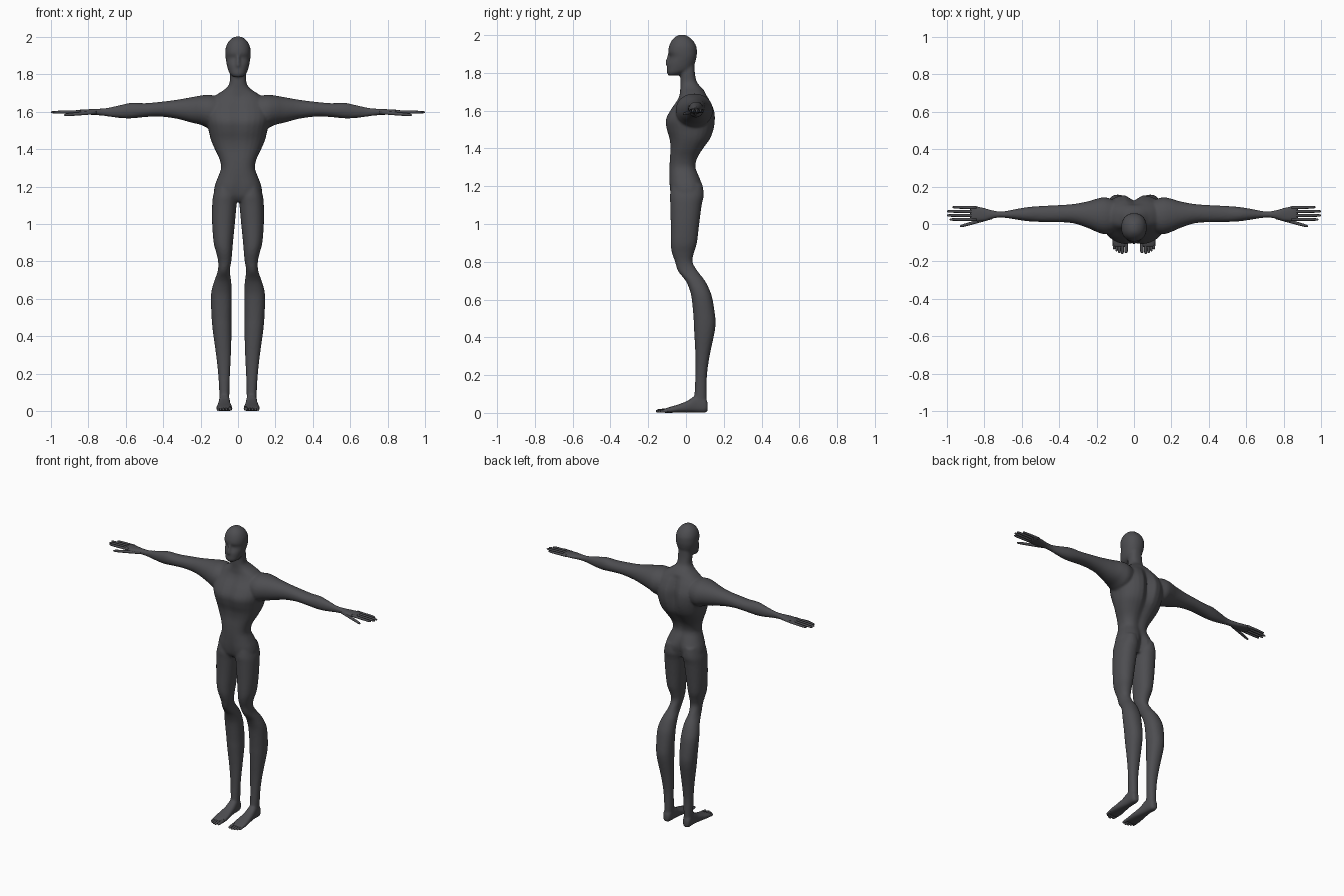
import bpy, bmesh, math

skin = bpy.data.materials.new("dark grey")
skin.diffuse_color = (0.075, 0.075, 0.082, 1)
ORDER = {'x': (2, 0, 1), 'y': (0, 2, 1), 'z': (0, 1, 2)}


def refine(rings, n=3):
    """Catmull-Rom interpolation between rings."""
    out = []
    for i in range(len(rings) - 1):
        p0, p1, p2 = rings[max(i - 1, 0)], rings[i], rings[i + 1]
        p3 = rings[min(i + 2, len(rings) - 1)]
        for k in range(n):
            t = k / n
            out.append([0.5 * (2 * b + (c - a) * t + (2 * a - 5 * b + 4 * c - d) * t * t
                               + (3 * b - a - 3 * c + d) * t ** 3)
                        for a, b, c, d in zip(p0, p1, p2, p3)])
    return out + [list(rings[-1])]


def loft(bm, axis, rings, side=1, power=2.2, seg=28, n=3):
    """Skin rings (t, a0, a1, b0, b1, groove) lying across an axis; cap both ends."""
    loops = []
    for r in refine(rings, n):
        t, a0, a1, b0, b1 = r[:5]
        groove = r[5] if len(r) > 5 else 0
        loop = []
        for k in range(seg):
            ang = 2 * math.pi * k / seg
            c, s = math.cos(ang), math.sin(ang)
            a = (a0 + a1) / 2 + (a1 - a0) / 2 * math.copysign(abs(c) ** (2 / power), c)
            b = (b0 + b1) / 2 + (b1 - b0) / 2 * math.copysign(abs(s) ** (2 / power), s)
            if groove:
                b -= groove * math.exp(-(a / 0.03) ** 2) * (s if s > 0 else 0.3 * s)
            v = (a, b, t)
            p = [v[j] for j in ORDER[axis]]
            loop.append(bm.verts.new((p[0] * side, p[1], p[2])))
        loops.append(loop)
    for l0, l1 in zip(loops, loops[1:]):
        for k in range(seg):
            m = (k + 1) % seg
            bm.faces.new((l0[k], l0[m], l1[m], l1[k]))
    bm.faces.new(loops[0])
    bm.faces.new(loops[-1])


def finish(name, bm):
    bmesh.ops.recalc_face_normals(bm, faces=bm.faces)
    me = bpy.data.meshes.new(name)
    bm.to_mesh(me)
    bm.free()
    me.materials.append(skin)
    for p in me.polygons:
        p.use_smooth = True
    ob = bpy.data.objects.new(name, me)
    bpy.context.collection.objects.link(ob)
    return ob


body = bmesh.new()

# torso and neck: height, half width, front, back, spine groove
torso = [(1.12, .07, -.06, .07, .02), (1.15, .125, -.082, .088, .03),
         (1.2, .125, -.09, .094, .025), (1.25, .107, -.09, .075, .012),
         (1.3, .09, -.09, .056, .01), (1.35, .1, -.088, .066, .012),
         (1.4, .124, -.085, .096, .015), (1.45, .145, -.09, .132, .02),
         (1.5, .157, -.105, .152, .03), (1.55, .168, -.111, .159, .035),
         (1.6, .172, -.087, .154, .03), (1.65, .155, -.052, .132, .02),
         (1.68, .128, -.037, .113, .01), (1.7, .1, -.032, .1, 0),
         (1.72, .07, -.03, .085, 0), (1.75, .046, -.03, .058, 0),
         (1.8, .044, -.03, .047, 0), (1.86, .04, -.03, .045, 0)]
loft(body, 'z', [(z, -w, w, f, b, g) for z, w, f, b, g in torso], power=2.4)

# head with jaw, eye line and brow
head = [(1.785, .024, -.092, -.05), (1.8, .042, -.101, -.005), (1.82, .052, -.101, .03),
        (1.85, .06, -.098, .047), (1.885, .066, -.085, .056), (1.91, .068, -.094, .058),
        (1.94, .066, -.09, .055), (1.97, .054, -.077, .038),
        (1.99, .035, -.058, .016), (2.001, .014, -.038, -.002)]
loft(body, 'z', [(z, -w, w, f, b) for z, w, f, b in head], power=2.2)

# nose
loft(body, 'z', [(1.838, -.012, .012, -.1, -.07), (1.85, -.013, .013, -.109, -.07),
                 (1.91, -.007, .007, -.094, -.07)])

leg = [(1.21, .02, .115, -.075, .088), (1.15, .004, .133, -.085, .094),
       (1.1, .008, .138, -.083, .083), (1.0, .017, .138, -.081, .07),
       (.9, .027, .13, -.081, .058), (.85, .031, .117, -.075, .043),
       (.8, .036, .106, -.058, .034), (.75, .044, .108, -.042, .062),
       (.7, .037, .125, -.002, .1), (.65, .034, .14, .02, .125),
       (.6, .033, .145, .031, .141), (.5, .034, .141, .04, .156),
       (.45, .034, .137, .042, .155), (.4, .035, .131, .045, .146),
       (.3, .038, .117, .05, .125), (.2, .043, .106, .05, .111),
       (.1, .046, .1, .045, .11), (.04, .047, .099, .04, .11)]

arm = [(.08, -.04, .12, 1.53, 1.675), (.15, -.055, .142, 1.512, 1.69),
       (.2, -.042, .135, 1.53, 1.686), (.25, -.02, .12, 1.542, 1.677),
       (.33, .005, .106, 1.563, 1.663), (.42, .01, .1, 1.574, 1.652),
       (.5, .011, .096, 1.571, 1.645), (.57, .015, .09, 1.564, 1.647),
       (.63, .024, .08, 1.566, 1.635), (.7, .034, .067, 1.575, 1.62),
       (.75, .03, .072, 1.581, 1.616), (.8, .015, .087, 1.584, 1.613),
       (.85, .013, .098, 1.588, 1.61), (.875, .018, .096, 1.591, 1.608)]

foot = [(.115, .06, .09, .012, .05), (.1, .048, .1, .001, .08), (.05, .043, .102, .002, .09),
        (.01, .04, .106, .003, .065), (-.04, .033, .113, .002, .045),
        (-.09, .028, .117, 0, .03), (-.125, .031, .112, .001, .018)]

for side in (1, -1):
    loft(body, 'z', leg, side, 2.2)
    loft(body, 'x', arm, side, 2.1)
    loft(body, 'y', foot, side, 2.6)

# blend the overlapping masses into one continuous skin
ob = finish("body", body)
rm = ob.modifiers.new("blend", 'REMESH')
rm.mode = 'VOXEL'
rm.voxel_size = 0.007
rm.use_smooth_shade = True
sm = ob.modifiers.new("soften", 'SMOOTH')
sm.factor = 0.5
sm.iterations = 4


def digit(bm, axis, start, end, r, side):
    """Tapered finger or toe from start to end (point order x, y, z)."""
    i = 'xyz'.index(axis)
    j, k = [n for n in range(3) if n != i]
    rings = []
    for t, f in ((0, 1), (.5, .95), (.85, .85), (.97, .6), (1, .2)):
        p = [a + (b - a) * t for a, b in zip(start, end)]
        rings.append((p[i], p[j] - r * f, p[j] + r * f, p[k] - r * f, p[k] + r * f))
    loft(bm, axis, rings, side, 2, 10, 2)


fingers, thumbs, toes = bmesh.new(), bmesh.new(), bmesh.new()
for side in (1, -1):
    for y0, y1, tip in ((.087, .09, .97), (.066, .068, 1.0), (.045, .046, 1.0), (.025, .024, .985)):
        digit(fingers, 'x', (.84, y0, 1.6), (tip, y1, 1.597), .0085, side)
    digit(thumbs, 'x', (.755, .036, 1.596), (.93, -.013, 1.582), .0095, side)
    for x, tip, r in ((.042, -.155, .0105), (.062, -.16, .009), (.078, -.155, .0085),
                      (.093, -.146, .008), (.106, -.135, .008)):
        digit(toes, 'y', (x, -.095, r + .004), (x, tip, r), r, side)
finish("fingers", fingers)
finish("thumbs", thumbs)
finish("toes", toes)
